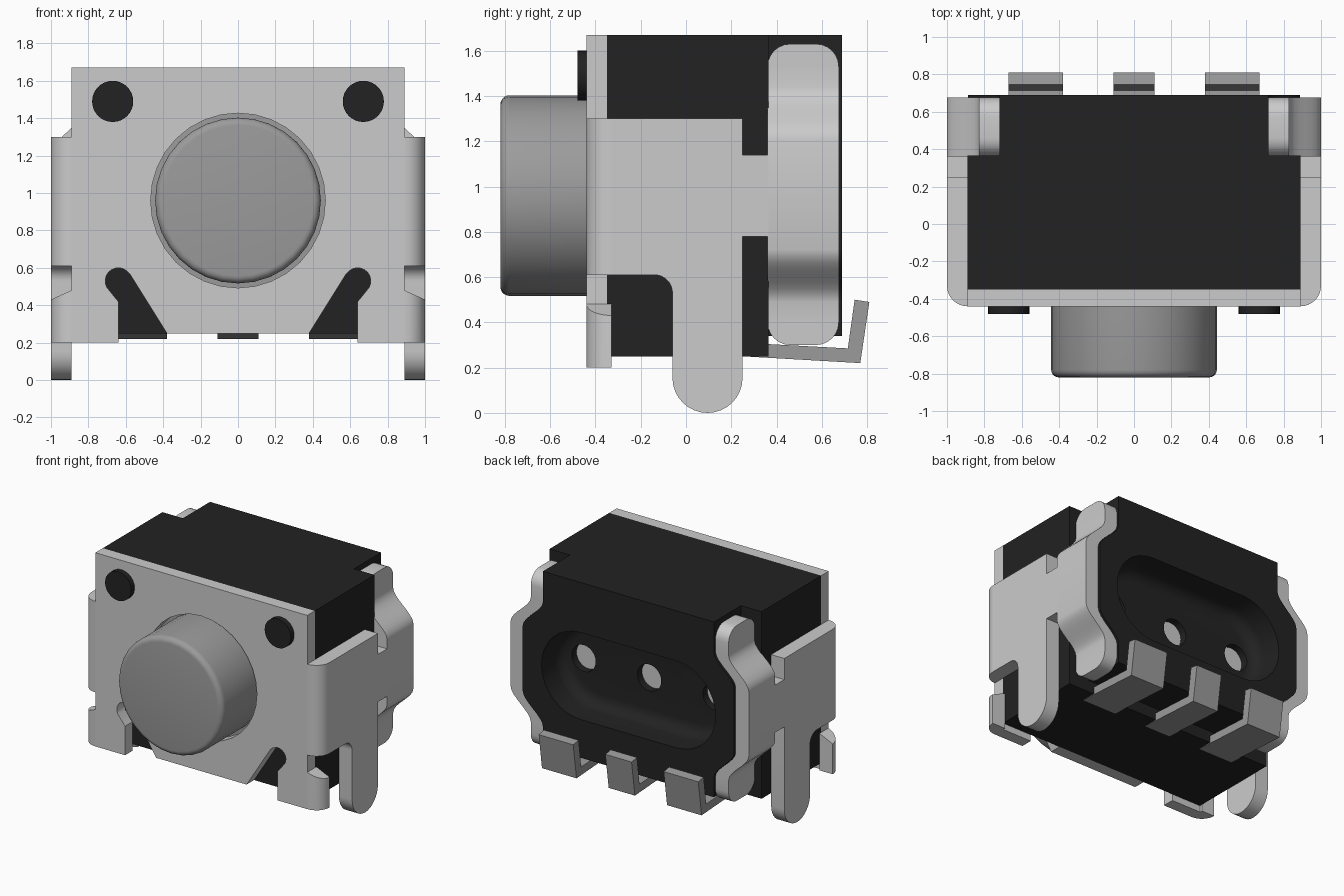
import bpy, bmesh, math
from math import cos, sin, pi, sqrt

if "Cube" in bpy.data.objects:
    bpy.data.objects.remove(bpy.data.objects["Cube"])


def material(name, v):
    m = bpy.data.materials.new(name)
    m.diffuse_color = (v, v, v, 1)
    m.use_nodes = True
    m.node_tree.nodes["Principled BSDF"].inputs["Base Color"].default_value = m.diffuse_color
    return m


STEEL = material("light_steel", 0.60)
GREY = material("mid_grey", 0.33)
BLACK = material("black_plastic", 0.016)


def loft(name, rings, mat):
    """Skin a stack of equal-length rings and cap both ends."""
    bm = bmesh.new()
    vs = [[bm.verts.new(p) for p in r] for r in rings]
    n = len(vs[0])
    for a, b in zip(vs, vs[1:]):
        for i in range(n):
            j = (i + 1) % n
            bm.faces.new((a[i], a[j], b[j], b[i]))
    bm.faces.new(vs[0])
    bm.faces.new(vs[-1])
    bmesh.ops.recalc_face_normals(bm, faces=bm.faces)
    me = bpy.data.meshes.new(name)
    bm.to_mesh(me)
    bm.free()
    me.materials.append(mat)
    ob = bpy.data.objects.new(name, me)
    bpy.context.collection.objects.link(ob)
    return ob


def arc(cx, cy, r, a0, a1, n=8):
    return [(cx + r * cos(math.radians(a0 + (a1 - a0) * i / n)),
             cy + r * sin(math.radians(a0 + (a1 - a0) * i / n))) for i in range(n + 1)]


def stadium(half, r, y, cx=0, cz=0.96, n=16):
    """Ring in the xz plane; half = 0 gives a circle."""
    if half == 0:
        pts = arc(cx, cz, r, 0, 360, 2 * n)[:-1]
    else:
        pts = arc(half, cz, r, -90, 90, n) + arc(-half, cz, r, 90, 270, n)
    return [(x, y, z) for x, z in pts]


def cut(ob, cutter):
    mod = ob.modifiers.new("cut", 'BOOLEAN')
    mod.object = cutter
    mod.solver = 'EXACT'
    bpy.context.view_layer.objects.active = ob
    bpy.ops.object.modifier_apply(modifier=mod.name)
    bpy.data.objects.remove(cutter)


# Side bulge shared by the rear clips and the rear of the housing
ZC = 0.965


def shift(z):
    t = min(max((abs(z - ZC) - 0.245) / 0.23, 0), 1)
    return 0.17 * t * t * (3 - 2 * t)


BEND = [0.245 + 0.23 * i / 8 for i in range(9)]

# Housing: front block and waisted rear block
loft("housing_front", [[(x, y, z) for x, z in
     ((-.89, .25), (.89, .25), (.89, 1.67), (-.89, 1.67))] for y in (-.35, .365)], BLACK)
zs = [0.34] + [ZC - d for d in reversed(BEND)] + [ZC + d for d in BEND] + [1.67]
side = [(0.888 - shift(z), z) for z in zs]
outline = side + [(-x, z) for x, z in reversed(side)]
rear = loft("housing_rear", [[(x, y, z) for x, z in outline] for y in (.36, .69)], BLACK)

# Rear pocket with a rounded floor, and three holes showing the contacts
rings = [stadium(.40, .33, .75)]
for i in range(7):
    a = pi / 2 * i / 6
    rings.append(stadium(.40, .33 - .09 * (1 - cos(a)), .53 - .09 * sin(a)))
cut(rear, loft("pocket_cutter", rings, BLACK))
for x in (-.55, 0, .55):
    cut(rear, loft("hole_cutter", [stadium(0, .10, y, x) for y in (.375, .5)], BLACK))
    loft("inner_contact", [stadium(0, .10, y, x) for y in (.366, .385)], STEEL)

# Bracket front plate with slanted slits and a button hole
half = ([(.38, .25), (.58, .57)] + arc(.64, .53, .07, 145, -30, 10) +
        [(.64, .42), (.64, .20), (.89, .20), (.89, 1.67)])
outline = half + [(-x, z) for x, z in reversed(half)]
plate = loft("front_plate", [[(x, y, z) for x, z in outline] for y in (-.44, -.35)], STEEL)
cut(plate, loft("button_hole_cutter", [stadium(0, .467, y) for y in (-.6, -.2)], STEEL))

# Bracket sides: bend, side plate with leg, lower tab, rear clip
profile = ([(-.33, .61), (-.14, .61)] + arc(-.14, .53, .08, 90, 0)[1:] +
           arc(.095, .155, .155, 180, 360, 16) +
           [(.25, .78), (.365, .78), (.365, 1.14), (.25, 1.14), (.25, 1.30), (-.33, 1.30)])
corner = [(.89, -.33)] + arc(.89, -.33, .11, -90, 0)
ends = [0.665 - 0.1 * (1 - cos(pi / 2 * i / 6)) for i in range(7)]
ds = sorted(BEND + ends)
for s, tag in ((1, "right"), (-1, "left")):
    loft("side_plate_" + tag, [[(s * x, y, z) for y, z in profile] for x in (.89, 1)], STEEL)
    loft("bend_" + tag, [[(s * x, y, z) for x, y in corner] for z in (.61, 1.30)], STEEL)
    loft("lower_tab_" + tag, [[(s * x, y, .20) for x, y in corner],
         [(s * x, y, .48 - .45 * (x - .89)) for x, y in corner]], STEEL)
    rings = []
    for z in [ZC - d for d in reversed(ds)] + [ZC + d for d in ds]:
        e = min(0.665 - abs(z - ZC), 0.1)
        inset = 0.1 - sqrt(max(0.01 - (0.1 - e) ** 2, 0))
        xo, xi = s * (1 - shift(z)), s * (.89 - shift(z))
        y0, y1 = .36 + inset, .675 - inset
        rings.append([(xo, y0, z), (xo, y1, z), (xi, y1, z), (xi, y0, z)])
    loft("rear_clip_" + tag, rings, STEEL)
    # Plastic rivet on the front plate
    loft("rivet_" + tag, [stadium(0, .11, y, s * .67, 1.49) for y in (-.48, -.34)], BLACK)

# Button with a rounded rim and a flange filling the plate hole
rings = [stadium(0, .47, -.345), stadium(0, .47, -.36), stadium(0, .443, -.361)]
for i in range(6):
    a = pi / 2 * i / 5
    rings.append(stadium(0, .403 + .04 * cos(a), -.78 - .04 * sin(a)))
loft("button", rings, GREY)

# Three bent terminals
pin = [(.25, .25), (.77, .22), (.81, .49), (.745, .50), (.715, .285), (.25, .31)]
for x, w, tag in ((-.525, .145, "left"), (0, .11, "middle"), (.525, .145, "right")):
    loft("terminal_" + tag, [[(x + d, y, z) for y, z in pin] for d in (-w, w)], GREY)

# Smooth curved faces, keep hard edges
for ob in bpy.data.objects:
    ob.select_set(True)
    bpy.context.view_layer.objects.active = ob
bpy.ops.object.shade_smooth_by_angle(angle=math.radians(30))
